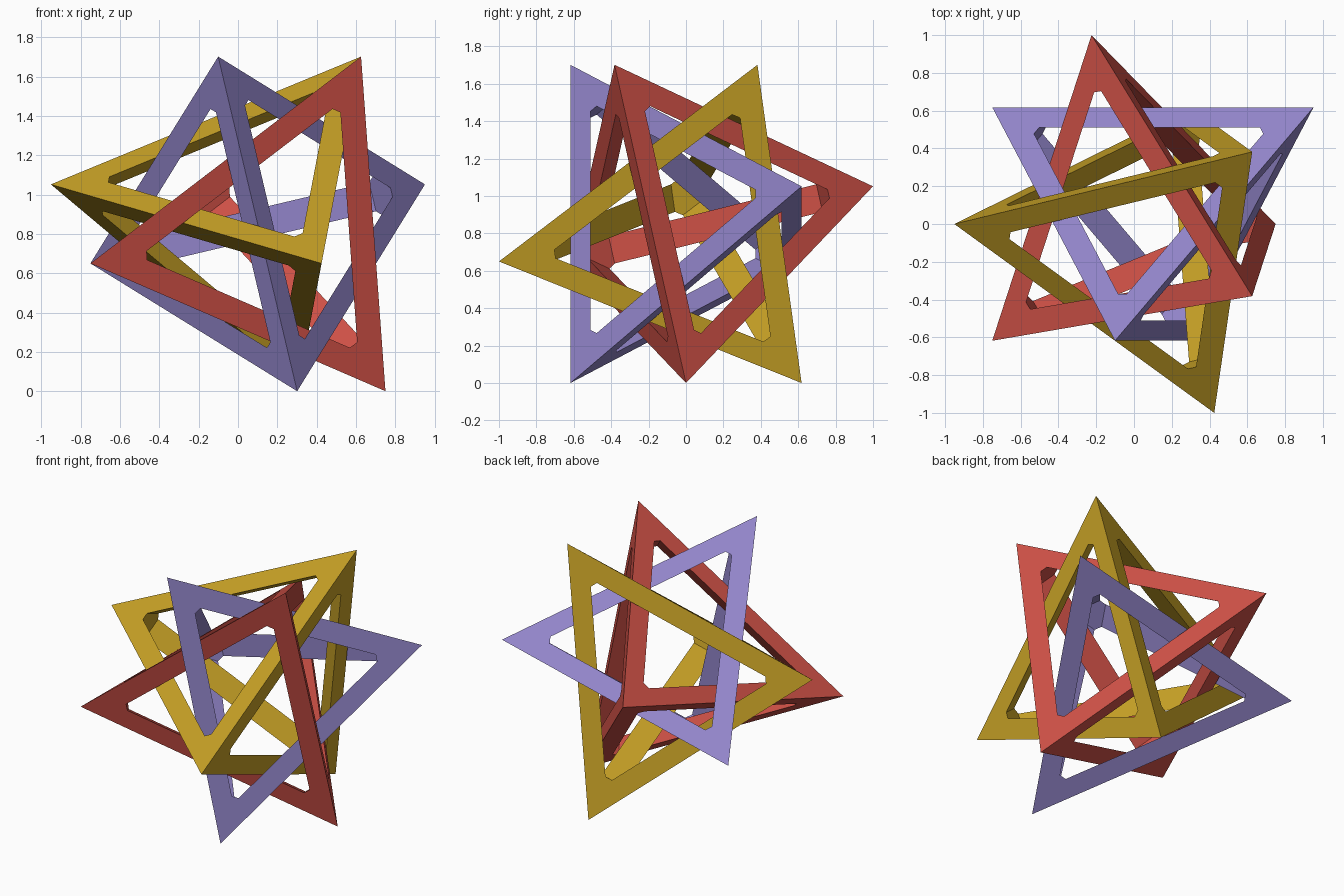
import bpy, bmesh, math
from itertools import product
from mathutils import Matrix, Vector

if "Cube" in bpy.data.objects:
    bpy.data.objects.remove(bpy.data.objects["Cube"], do_unlink=True)

OUTER = 0.618      # half side of the cube whose alternate corners form a frame
INNER = 0.511      # half side of the hollow, which sets the bar thickness
TRIM = 0.173       # how far the corners of the hollow are cut back
CENTRE = Vector((0.1, 0, 0.851))


def material(name, colour):
    mat = bpy.data.materials.new(name)
    mat.use_nodes = True
    mat.diffuse_color = (*colour, 1)
    mat.node_tree.nodes["Principled BSDF"].inputs["Base Color"].default_value = (*colour, 1)
    return mat


def hull(name, points, placing):
    """Flat-faced solid around the given points."""
    bm = bmesh.new()
    for p in points:
        bm.verts.new(p)
    bmesh.ops.convex_hull(bm, input=bm.verts)
    bmesh.ops.dissolve_limit(bm, angle_limit=0.01, verts=bm.verts, edges=bm.edges)
    bmesh.ops.recalc_face_normals(bm, faces=bm.faces)
    mesh = bpy.data.meshes.new(name)
    bm.to_mesh(mesh)
    bm.free()
    obj = bpy.data.objects.new(name, mesh)
    bpy.context.collection.objects.link(obj)
    obj.matrix_world = placing
    return obj


signs = [Vector(s) for s in product((-1, 1), repeat=3)]
tetra_points = [s * OUTER for s in signs if s.x * s.y * s.z > 0]
hollow_points = []
for s in signs:
    for axis in range(3):
        p = s * INNER
        p[axis] -= s[axis] * TRIM
        hollow_points.append(p)

# Tilt that stands a frame on one corner
lean = Vector((0.5257, 0, 0.8507))
side = Vector((0, -1, 0))
tilt = Matrix((side, lean, side.cross(lean))).transposed().to_4x4()


def frame(name, mat, turn):
    """Open tetrahedron: a solid one with a trimmed cube taken out."""
    placing = Matrix.Translation(CENTRE) @ Matrix.Rotation(math.radians(turn), 4, 'Z') @ tilt
    obj = hull(name, tetra_points, placing)
    obj.data.materials.append(mat)
    cutter = hull(name + "_hollow", hollow_points, placing)
    cutter.hide_render = True
    mod = obj.modifiers.new("open_faces", 'BOOLEAN')
    mod.operation = 'DIFFERENCE'
    mod.solver = 'EXACT'
    mod.object = cutter
    bpy.context.view_layer.objects.active = obj
    bpy.ops.object.modifier_apply(modifier=mod.name)
    bpy.data.objects.remove(cutter, do_unlink=True)


# Three interlocked frames, a fifth of a turn apart
frame("purple_frame", material("purple", (0.283, 0.231, 0.578)), 0)
frame("red_frame", material("red", (0.61, 0.08, 0.061)), 72)
frame("yellow_frame", material("yellow", (0.565, 0.352, 0.019)), 144)
